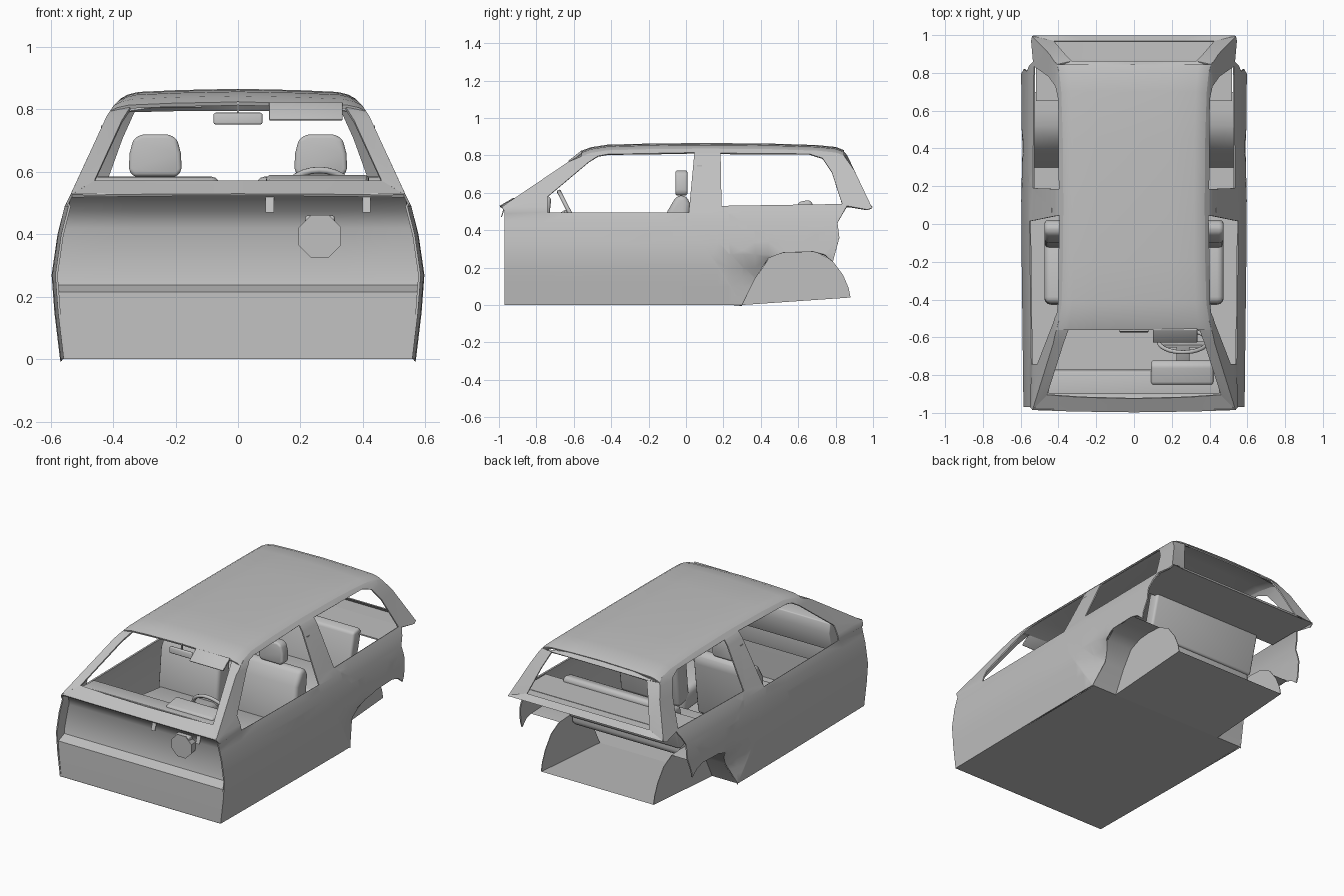
import bpy, bmesh, math
from mathutils import Vector

if "Cube" in bpy.data.objects:
    bpy.data.objects.remove(bpy.data.objects["Cube"])

paint = bpy.data.materials.new("light grey")
paint.use_nodes = True
GREY = (0.53, 0.53, 0.53, 1)
paint.diffuse_color = GREY
paint.node_tree.nodes["Principled BSDF"].inputs["Base Color"].default_value = GREY


def finish(bm, name, thick=0, mirror=False, bevel=0, angle=35):
    me = bpy.data.meshes.new(name)
    bm.to_mesh(me)
    bm.free()
    ob = bpy.data.objects.new(name, me)
    bpy.context.collection.objects.link(ob)
    me.materials.append(paint)
    if bevel:
        m = ob.modifiers.new("bevel", "BEVEL")
        m.width, m.segments = bevel, 3
    if thick:
        m = ob.modifiers.new("thickness", "SOLIDIFY")
        m.thickness, m.offset = thick, -1
    if mirror:
        ob.modifiers.new("mirror", "MIRROR")
    bpy.ops.object.select_all(action="DESELECT")
    ob.select_set(True)
    bpy.context.view_layer.objects.active = ob
    bpy.ops.object.convert(target="MESH")
    bpy.ops.object.shade_smooth_by_angle(angle=math.radians(angle))
    return ob


def sheet(name, rows, facing, **kw):
    """Skin between rows of points, facing the given direction."""
    bm = bmesh.new()
    grid = [[bm.verts.new(p) for p in row] for row in rows]
    for a, b in zip(grid, grid[1:]):
        for i in range(len(a) - 1):
            bm.faces.new((a[i], a[i + 1], b[i + 1], b[i]))
    bm.normal_update()
    total = sum((f.normal * f.calc_area() for f in bm.faces), Vector())
    if total.dot(Vector(facing)) < 0:
        bmesh.ops.reverse_faces(bm, faces=bm.faces[:])
    return finish(bm, name, **kw)


def slab(name, outline, x0, x1, bevel=0, mirror=False):
    """Side outline (y, z) extruded from x0 to x1."""
    bm = bmesh.new()
    face = bm.faces.new([bm.verts.new((x0, y, z)) for y, z in outline])
    out = bmesh.ops.extrude_face_region(bm, geom=[face])
    verts = [v for v in out["geom"] if isinstance(v, bmesh.types.BMVert)]
    bmesh.ops.translate(bm, verts=verts, vec=(x1 - x0, 0, 0))
    bmesh.ops.recalc_face_normals(bm, faces=bm.faces[:])
    return finish(bm, name, bevel=bevel, mirror=mirror, angle=50)


def rect(y0, y1, z0, z1):
    return [(y0, z0), (y1, z0), (y1, z1), (y0, z1)]


def clamp(v):
    return max(0, min(1, v))


# Body width at each height, drawn in towards the front and at the wheel arch
SECTION = [(0, .57), (.15, .588), (.27, .597), (.4, .578), (.49, .555),
           (.53, .535), (.78, .42), (.81, .4), (.85, .36)]


def side_x(y, z):
    z = max(0, min(z, .85))
    for (z0, x0), (z1, x1) in zip(SECTION, SECTION[1:]):
        if z <= z1:
            x = x0 + (x1 - x0) * (z - z0) / (z1 - z0)
            break
    if z < .5:
        x -= .012 * clamp(-y)
    past = max(0, ((y - .14) * .25 + (z - .25) * .16) / .297)
    return x - .4 * past * clamp((.28 - z) / .14) * clamp((.55 - y) / .15)


# Roof: profile along the centre, falling off towards the rails
ROOF = [(-.56, .824), (-.51, .843), (-.42, .857), (-.2, .863), (.1, .866),
        (.45, .863), (.7, .855), (.8, .845), (.845, .828)]
DROP = [(-1, .03), (-.94, .018), (-.85, .01), (-.5, .004), (0, 0),
        (.5, .004), (.85, .01), (.94, .018), (1, .03)]
sheet("roof", [[(f * side_x(y, z - .03), y, z - d) for f, d in DROP]
               for y, z in ROOF], (0, 0, 1), thick=.012)

# Side panels with window openings
rail = [(y, z - .03) for y, z in ROOF]
outer = [(-.97, 0), (-.97, .5), (-.985, .525), (-.63, .765)] + rail + [
    (.9, .72), (.995, .52), (.97, .51), (.86, .53), (.81, .44), (.82, .36),
    (.785, .23), (.74, .27), (.68, .285), (.52, .28), (.44, .25), (.37, .14), (.3, 0)]
front_window = [(-.74, .495), (-.74, .58), (-.52, .765), (-.47, .797),
                (-.42, .806), (.045, .815), (.015, .495)]
rear_window = [(.19, .53), (.185, .812), (.66, .808), (.73, .785),
               (.78, .71), (.835, .54)]
bm = bmesh.new()
for loop in (outer, front_window, rear_window):
    vs = [bm.verts.new((0, y, z)) for y, z in loop]
    for a, b in zip(vs, vs[1:] + vs[:1]):
        bm.edges.new((a, b))
bmesh.ops.triangle_fill(bm, edges=bm.edges[:], normal=(1, 0, 0), use_beauty=True)
cuts = [((0, 0, z), (0, 0, 1)) for z, x in SECTION[1:-1]]
cuts += [((0, 0, z), (0, 0, 1)) for z in (.06, .1, .2, .335, .445)]
cuts += [((0, y, 0), (0, 1, 0)) for y in (-.6, -.2, .17, .23, .3, .37, .44, .55, .7)]
cuts.append(((0, .14, .25), (0, .25, .16)))
for co, no in cuts:
    bmesh.ops.bisect_plane(bm, geom=bm.verts[:] + bm.edges[:] + bm.faces[:],
                           plane_co=co, plane_no=no)
for v in bm.verts:
    v.co.x = side_x(v.co.y, v.co.z)
bm.normal_update()
if sum(f.normal.x for f in bm.faces) < 0:
    bmesh.ops.reverse_faces(bm, faces=bm.faces[:])
finish(bm, "side_panel", thick=.008, mirror=True)

# Windscreen posts and cowl
wind = [(-.985, .525), (-.63, .765), rail[0]]
inner = [(.46, -.905, .572), (.372, -.63, .765), (.345, -.555, .808)]
sheet("windscreen_post", [[(side_x(y, z), y, z) for y, z in wind], inner],
      (0, -1, 1), thick=.01, mirror=True)
across = [-1, -.6, 0, .6, 1]
sheet("cowl", [[(f * .537, -.985 - .012 * (1 - f * f), .525 + .005 * (1 - f * f)) for f in across],
               [(f * .46, -.905 - .02 * (1 - f * f), .572) for f in across]],
      (0, -1, 1), thick=.008)

# Tailgate frame around the rear window
tail = [rail[-1], (.9, .72), (.995, .52)]
inner = [(.33, .862, .8), (.37, .905, .71), (.425, .97, .555)]
sheet("rear_post", [[(side_x(y, z), y, z) for y, z in tail], inner],
      (0, 1, 1), thick=.008, mirror=True)
sheet("rear_header", [[(f * .38, .843, .823 - .026 * f ** 4) for f in across],
                      [(f * .33, .862, .8) for f in across]], (0, 1, 1), thick=.008)
sheet("rear_sill", [[(f * .425, .97, .555) for f in across],
                    [(f * .535, .998, .52) for f in across],
                    [(f * .53, .86, .522) for f in across]], (0, 1, -1), thick=.006)
slab("parcel_shelf", rect(.65, .87, .522, .53), -.52, .52)

# Bulkhead
BULKHEAD = [(-.968, 0), (-.965, .15), (-.963, .215), (-.9, .237), (-.893, .27),
            (-.885, .42), (-.91, .475), (-.985, .527)]
sheet("bulkhead", [[(f * (side_x(y, z) - .003), y, z) for f in across]
                   for y, z in BULKHEAD], (0, -1, 0), thick=.006)

# Floor and rear wheel housings
sheet("front_floor", [[(f * .558, -.97, 0) for f in across],
                      [(f * .56, .3, 0) for f in across]], (0, 0, -1))
sheet("rear_floor", [[(f * .39, .3, 0) for f in across],
                     [(f * .39, .88, .04) for f in across]], (0, 0, -1))
ARCH = [(.3, 0), (.37, .14), (.44, .245), (.52, .28), (.6, .287), (.7, .282),
        (.78, .24), (.84, .16), (.87, .09), (.88, .04)]
slab("housing_wall", ARCH, .388, .392, mirror=True)
sheet("housing_arch", [[(.39, y, z) for y, z in ARCH[:6]],
                       [(side_x(y, z) - .006, y, z) for y, z in ARCH[:6]]],
      (0, 0, -1), mirror=True)

# Front seats
slab("seat_cushion", [(-.43, .15), (-.06, .12), (-.06, .26), (-.42, .3)],
     .06, .475, .035, True)
slab("seat_back", [(-.13, .2), (-.02, .18), (.025, .54), (0, .585), (-.05, .585), (-.1, .5)],
     .06, .475, .03, True)
HEADREST = [(-.07, .585), (.07, .585), (.085, .605), (.082, .66), (.07, .705),
            (.045, .72), (-.045, .72), (-.07, .705), (-.082, .66), (-.085, .605)]
for name, x in (("left_headrest", .265), ("right_headrest", -.265)):
    rest = slab(name, HEADREST, -.035, .03, .02)
    rest.rotation_euler.z = math.radians(-90)
    rest.location = (x, -.027, 0)

# Rear bench
slab("bench_cushion", [(.22, .2), (.6, .23), (.6, .32), (.2, .33)], -.385, .385, .03)
slab("bench_back", [(.54, .3), (.61, .28), (.68, .54), (.66, .562), (.6, .55)], -.385, .385, .015)

# Dashboard
slab("dashboard", [(-.86, .4), (-.8, .38), (-.77, .5), (-.78, .56), (-.9, .566), (-.87, .47)],
     -.455, .455, .006)
slab("instrument_hood", [(-.86, .5), (-.73, .48), (-.72, .57), (-.75, .592), (-.85, .575)],
     .09, .42, .015)

# Steering wheel, column and spokes
bpy.ops.mesh.primitive_torus_add(major_radius=.13, minor_radius=.011, major_segments=32,
                                 minor_segments=8, location=(.26, -.62, .49),
                                 rotation=(math.radians(-63), 0, 0))
wheel = bpy.context.object
wheel.name = "steering_wheel"
wheel.data.materials.append(paint)
bpy.ops.object.shade_smooth()
slab("steering_column", [(-.8, .37), (-.62, .46), (-.64, .51), (-.8, .43)], .225, .295, .008)
slab("steering_spokes", [(-.635, .465), (-.62, .46), (-.64, .51), (-.655, .505)], .14, .38)

# Brake servo on the bulkhead
bm = bmesh.new()
bmesh.ops.create_cone(bm, cap_ends=True, segments=8, radius1=.066, radius2=.074, depth=.06)
servo = finish(bm, "brake_servo", angle=20)
servo.location = (.262, -.905, .393)
servo.rotation_euler = (math.radians(90), math.radians(22.5), 0)
slab("servo_reservoir", rect(-.93, -.88, .43, .46), .215, .31, .008)

# Wiper arms
for x in (.1, .41):
    slab("wiper_arm", [(-.99, .47), (-.985, .47), (-.96, .535), (-.968, .537)], x - .012, x + .015)

# Rear-view mirror and sun visors
slab("mirror", [(-.575, .752), (-.56, .752), (-.55, .788), (-.57, .79)], -.078, .078, .006)
slab("mirror_stem", rect(-.562, -.552, .785, .825), -.004, .004)
slab("left_visor", [(-.63, .77), (-.62, .763), (-.55, .815), (-.56, .825)], .1, .335, .004)
slab("right_visor", rect(-.55, -.45, .806, .816), -.34, -.115, .004)

# Coat hooks on the door pillars
slab("pillar_hook", rect(.06, .085, .74, .748), .415, .438, 0, True)
